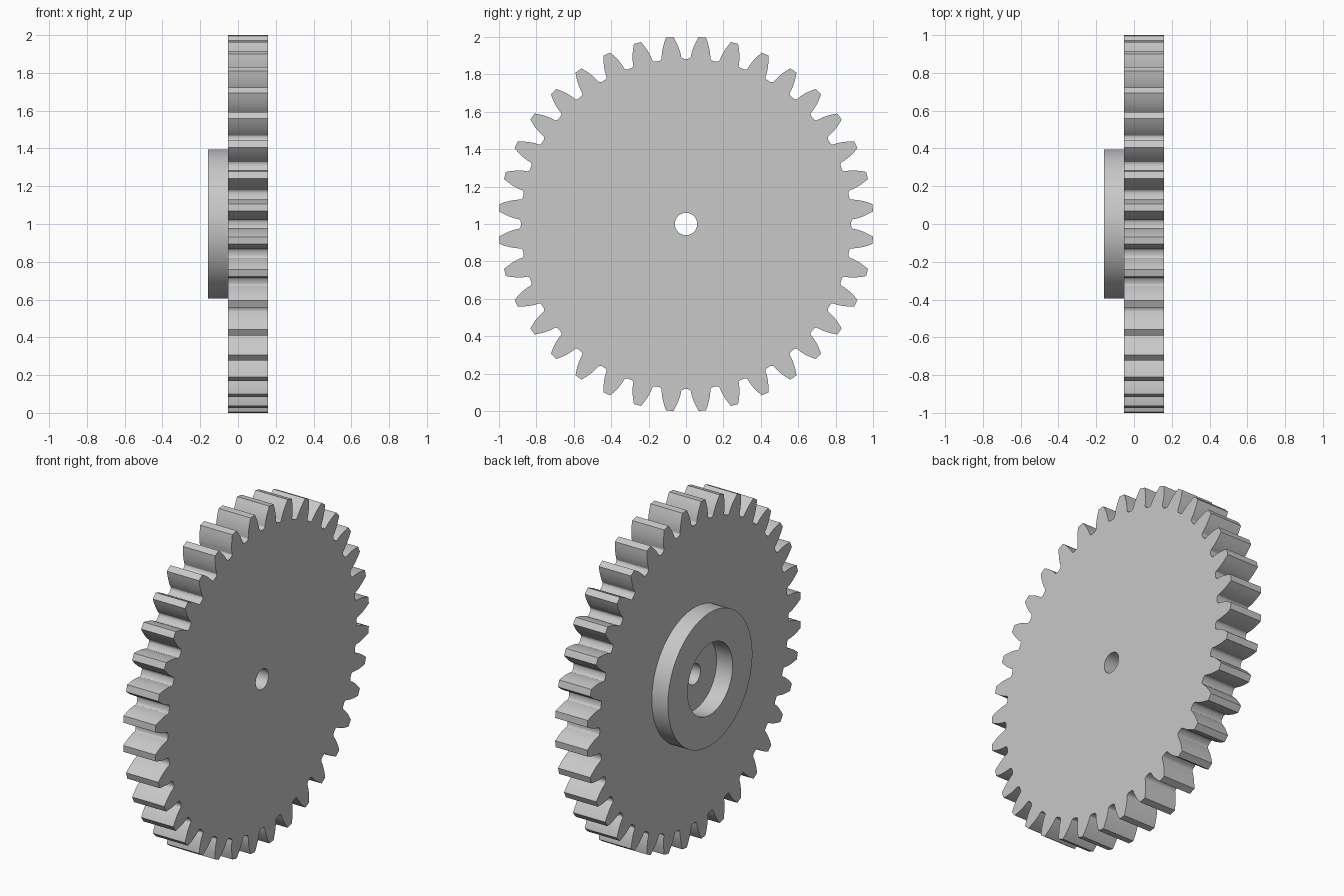
import bpy
import bmesh
from math import acos, cos, sin, tan, pi, tau, radians
from mathutils import Vector

cube = bpy.data.objects.get("Cube")
if cube:
    bpy.data.objects.remove(cube, do_unlink=True)

TEETH = 36
TIP_R = 1.002
MODULE = 2 * TIP_R / (TEETH + 2)
PITCH_R = MODULE * TEETH / 2
ROOT_R = PITCH_R - 1.25 * MODULE
BASE_R = PITCH_R * cos(radians(20))
BORE_R = 0.06
HUB_R = 7.5 * MODULE
RECESS_R = 4 * MODULE

grey = bpy.data.materials.new("plain grey")
grey.use_nodes = True
grey.diffuse_color = (0.58, 0.58, 0.58, 1)
grey.node_tree.nodes["Principled BSDF"].inputs["Base Color"].default_value = (0.58, 0.58, 0.58, 1)


def circle(radius, count=96):
    return [(radius, tau * i / count) for i in range(count)]


def gear_outline():
    """Polar outline with involute flanks and a small fillet at each root."""
    def involute(a):
        return tan(a) - a

    def half_angle(r):
        return pi / (2 * TEETH) + involute(radians(20)) - involute(acos(BASE_R / r))

    flank = [(ROOT_R, radians(4.3)), (ROOT_R + 0.003, radians(3.75)),
             (ROOT_R + 0.009, radians(3.4))]
    start = BASE_R + 0.006
    for k in range(8):
        r = start + (TIP_R - start) * k / 7
        flank.append((r, half_angle(r)))
    outline = []
    for i in range(TEETH):
        mid = tau * (i + 0.5) / TEETH
        outline += [(r, mid - a) for r, a in flank]
        outline += [(r, mid + a) for r, a in reversed(flank)]
    return outline


def extruded_ring(name, outer, inner, x0, x1):
    """Fill between two polar loops and extrude the face along x."""
    bm = bmesh.new()
    edges = []
    for loop in (outer, inner):
        verts = [bm.verts.new((x0, r * cos(a), r * sin(a))) for r, a in loop]
        edges += [bm.edges.new((v, verts[i - 1])) for i, v in enumerate(verts)]
    bmesh.ops.triangle_fill(bm, edges=edges, use_beauty=True, normal=Vector((1, 0, 0)))
    result = bmesh.ops.extrude_face_region(bm, geom=bm.faces[:], use_keep_orig=True)
    moved = [g for g in result["geom"] if isinstance(g, bmesh.types.BMVert)]
    bmesh.ops.translate(bm, verts=moved, vec=(x1 - x0, 0, 0))
    bmesh.ops.recalc_face_normals(bm, faces=bm.faces[:])
    mesh = bpy.data.meshes.new(name)
    bm.to_mesh(mesh)
    bm.free()
    mesh.materials.append(grey)
    obj = bpy.data.objects.new(name, mesh)
    obj.location.z = 1
    bpy.context.collection.objects.link(obj)
    bpy.ops.object.select_all(action='DESELECT')
    obj.select_set(True)
    bpy.context.view_layer.objects.active = obj
    bpy.ops.object.shade_smooth_by_angle(angle=radians(30))
    return obj


# Toothed wheel with its shaft hole
extruded_ring("gear_wheel", gear_outline(), circle(BORE_R, 48), -MODULE, 3 * MODULE)

# Raised collar around the shaft hole on the left-hand side of the sheet (-x)
extruded_ring("hub_collar", circle(HUB_R), circle(RECESS_R), -3 * MODULE, -MODULE)
